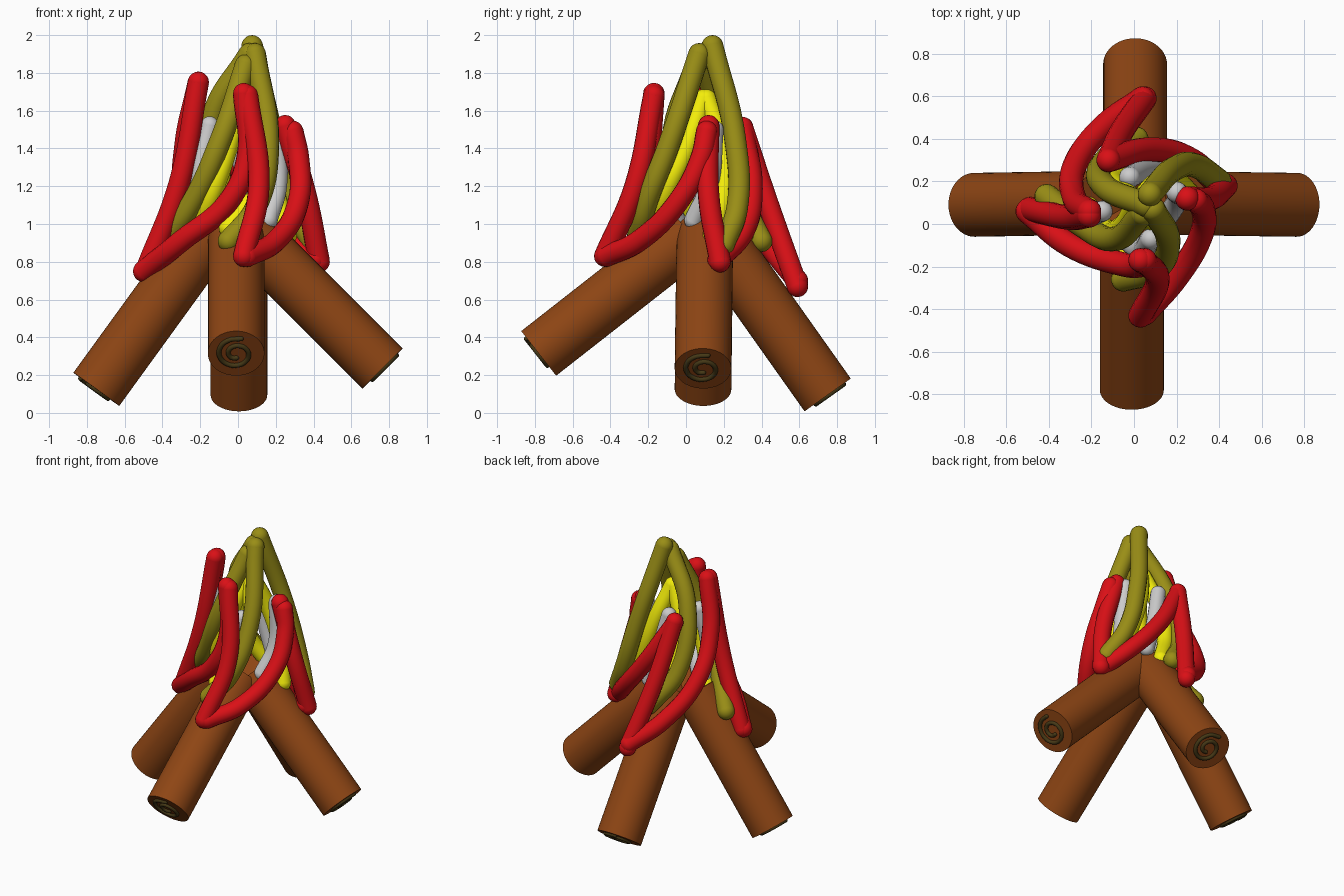
import bpy
from math import sin, cos, radians
from mathutils import Vector


def material(name, rgb):
    m = bpy.data.materials.new(name)
    m.diffuse_color = (*rgb, 1)
    return m


BROWN = material("bark", (0.27, 0.06, 0.007))
DARK = material("ring", (0.06, 0.04, 0.008))
RED = material("red", (0.70, 0.005, 0.008))
OLIVE = material("olive", (0.32, 0.27, 0.008))
YELLOW = material("yellow", (0.90, 0.85, 0.003))


def tube(name, pts, r, mat, res=8):
    """Smooth bent rod through pts with ball ends."""
    cu = bpy.data.curves.new(name, 'CURVE')
    cu.dimensions = '3D'
    cu.bevel_depth = r
    cu.bevel_resolution = 6
    cu.resolution_u = res
    sp = cu.splines.new('BEZIER')
    sp.bezier_points.add(len(pts) - 1)
    for bp, p in zip(sp.bezier_points, pts):
        bp.co = p
        bp.handle_left_type = bp.handle_right_type = 'AUTO'
    ob = bpy.data.objects.new(name, cu)
    bpy.context.collection.objects.link(ob)
    bpy.ops.object.select_all(action='DESELECT')
    ob.select_set(True)
    bpy.context.view_layer.objects.active = ob
    bpy.ops.object.convert(target='MESH')
    ob = bpy.context.object
    parts = [ob]
    for p in (pts[0], pts[-1]):
        bpy.ops.mesh.primitive_uv_sphere_add(segments=18, ring_count=10, radius=r, location=p)
        parts.append(bpy.context.object)
    for o in parts:
        o.select_set(True)
    bpy.context.view_layer.objects.active = ob
    bpy.ops.object.join()
    bpy.ops.object.shade_smooth()
    ob.name = name
    ob.data.materials.clear()
    if mat:
        ob.data.materials.append(mat)
    return ob


# logs leaning together: outer end centre, inward direction
LOGS = {
    "left": ((-0.75, 0.09, 0.125), (0.58, 0.01, 0.80)),
    "right": ((0.765, 0.09, 0.235), (-0.707, 0.01, 0.707)),
    "front": ((-0.01, -0.78, 0.315), (0, 0.787, 0.616)),
    "back": ((0.005, 0.75, 0.095), (0, -0.578, 0.816)),
}
for side, (end, d) in LOGS.items():
    end, d = Vector(end), Vector(d).normalized()
    length = 1.02
    bpy.ops.mesh.primitive_cylinder_add(
        vertices=48, radius=0.15, depth=length, location=end + d * length / 2,
        rotation=d.to_track_quat('Z', 'Y').to_euler())
    log = bpy.context.object
    log.name = side + "_log"
    log.data.materials.append(BROWN)
    bpy.ops.object.shade_smooth_by_angle()
    # growth-ring spiral on the outer cut face
    n = -d
    u = Vector((0, 0, 1)).cross(n).normalized()
    v = n.cross(u)
    path = []
    for i in range(15):
        a = radians(75 + 40 * i)
        rad = 0.105 - 0.0055 * i
        path.append(end + n * 0.003 + u * rad * cos(a) + v * rad * sin(a))
    tube(side + "_log_ring", path, 0.013, DARK, 4)

# outer red flames: steep strand and sweeping strand from each base
RED_STRANDS = [
    [(-0.49, 0.07, 0.75), (-0.31, 0.03, 1.22), (-0.21, 0.04, 1.75)],
    [(-0.50, 0.06, 0.75), (-0.30, -0.10, 0.91), (-0.05, -0.19, 1.12),
     (0.05, -0.19, 1.36), (0.03, -0.17, 1.69)],
    [(0.03, -0.43, 0.83), (0.11, -0.27, 1.20), (0.05, -0.17, 1.68)],
    [(0.05, -0.42, 0.83), (0.20, -0.25, 0.91), (0.32, -0.04, 1.12),
     (0.32, 0.08, 1.35), (0.29, 0.11, 1.49)],
    [(0.43, 0.18, 0.80), (0.36, 0.12, 1.15), (0.25, 0.12, 1.52)],
    [(0.41, 0.17, 0.81), (0.27, 0.30, 0.95), (0.08, 0.35, 1.18),
     (-0.12, 0.30, 1.50)],
    [(0.05, 0.59, 0.67), (-0.06, 0.43, 1.12), (-0.12, 0.30, 1.51)],
    [(0.04, 0.59, 0.70), (-0.14, 0.46, 0.86), (-0.28, 0.27, 1.12),
     (-0.28, 0.12, 1.42), (-0.21, 0.06, 1.75)],
]
# tall olive flames swirling to the peak
OLIVE_STRANDS = [
    [(0.40, 0.20, 0.89), (0.30, 0.27, 1.08), (0.19, 0.26, 1.45), (0.075, 0.14, 1.942)],
    [(-0.05, -0.26, 0.91), (0.09, -0.22, 1.08), (0.16, -0.09, 1.42), (0.09, 0.07, 1.90)],
    [(-0.41, 0.13, 0.88), (-0.25, 0.00, 1.10), (-0.09, -0.07, 1.45), (0.04, 0.05, 1.84)],
    [(0.01, 0.40, 0.91), (-0.14, 0.29, 1.15), (-0.13, 0.17, 1.58), (0.06, 0.09, 1.90)],
]
# inner yellow flames
YELLOW_STRANDS = [
    [(-0.05, -0.17, 0.98), (0.09, -0.10, 1.18), (0.10, 0.00, 1.40), (0.03, 0.09, 1.66)],
    [(0.26, 0.14, 0.94), (0.19, 0.20, 1.18), (0.11, 0.19, 1.42), (0.03, 0.11, 1.66)],
    [(0.03, 0.31, 0.95), (-0.08, 0.22, 1.18), (-0.08, 0.17, 1.42), (0.01, 0.11, 1.66)],
    [(-0.22, 0.08, 0.97), (-0.13, -0.03, 1.18), (-0.05, -0.01, 1.42), (0.01, 0.09, 1.66)],
]
# pale grey smoke strands
GREY_STRANDS = [
    [(-0.06, -0.05, 1.02), (0.03, -0.12, 1.20), (0.08, -0.07, 1.44)],
    [(0.16, 0.04, 1.02), (0.21, 0.12, 1.20), (0.20, 0.15, 1.50)],
    [(-0.19, 0.06, 1.02), (-0.20, 0.04, 1.28), (-0.15, 0.06, 1.52)],
    [(0.11, 0.26, 1.02), (0.04, 0.25, 1.25), (-0.02, 0.22, 1.50)],
]
for name, strands, r, mat in (
        ("red_flame", RED_STRANDS, 0.057, RED),
        ("olive_flame", OLIVE_STRANDS, 0.058, OLIVE),
        ("yellow_flame", YELLOW_STRANDS, 0.053, YELLOW),
        ("grey_flame", GREY_STRANDS, 0.05, None)):
    for i, pts in enumerate(strands):
        tube(f"{name}_{i + 1}", pts, r, mat)
